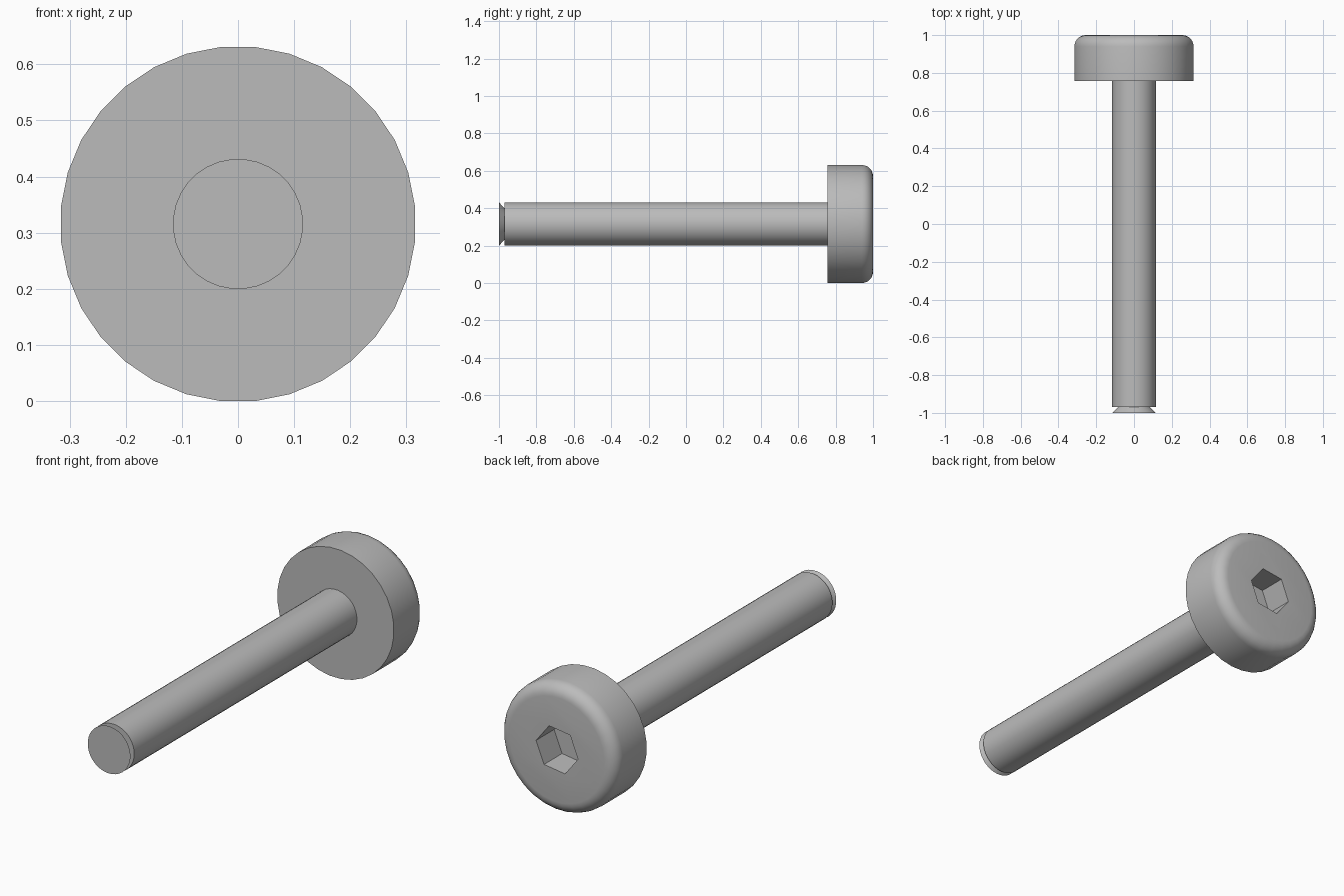
import bpy, bmesh
from math import sin, cos, pi, radians

if "Cube" in bpy.data.objects:
    bpy.data.objects.remove(bpy.data.objects["Cube"], do_unlink=True)

HEAD_R, SHAFT_R, TIP_R = 0.317, 0.116, 0.085
AXIS_Z = HEAD_R * cos(pi / 32)

steel = bpy.data.materials.new("grey steel")
steel.use_nodes = True
grey = (0.5, 0.5, 0.5, 1)
steel.diffuse_color = grey
steel.node_tree.nodes["Principled BSDF"].inputs["Base Color"].default_value = grey


def lathe(name, profile, sides=32, turn=pi / 32):
    """Closed solid turned around the y axis from (radius, y) points."""
    bm = bmesh.new()
    rings = []
    for r, y in profile:
        angles = [turn + 2 * pi * i / sides for i in range(sides)]
        rings.append([bm.verts.new((r * cos(a), y, r * sin(a))) for a in angles])
    for a, b in zip(rings, rings[1:]):
        for i in range(sides):
            j = (i + 1) % sides
            bm.faces.new((a[i], a[j], b[j], b[i]))
    bm.faces.new(rings[0])
    bm.faces.new(rings[-1])
    bmesh.ops.recalc_face_normals(bm, faces=bm.faces)
    mesh = bpy.data.meshes.new(name)
    bm.to_mesh(mesh)
    bm.free()
    mesh.materials.append(steel)
    obj = bpy.data.objects.new(name, mesh)
    obj.location.z = AXIS_Z
    bpy.context.collection.objects.link(obj)
    return obj


def select(obj):
    bpy.ops.object.select_all(action="DESELECT")
    obj.select_set(True)
    bpy.context.view_layer.objects.active = obj


# Head with a rounded outer rim
ROUND = 0.06
rim = [(HEAD_R - ROUND + ROUND * cos(a), 1 - ROUND + ROUND * sin(a))
       for a in (i * pi / 12 for i in range(7))]
head = lathe("bolt_head", [(HEAD_R, 0.757)] + rim)

# Hexagonal key socket sunk into the head
cutter = lathe("socket_cutter", [(0.115, 0.86), (0.115, 1.1)], 6, radians(8))
cutter.hide_render = True
cut = head.modifiers.new("key_socket", "BOOLEAN")
cut.operation = "DIFFERENCE"
cut.solver = "EXACT"
cut.object = cutter
select(head)
bpy.ops.object.modifier_apply(modifier=cut.name)
bpy.data.objects.remove(cutter, do_unlink=True)

# Plain shaft, with a groove before the flared tip
shaft = lathe("shaft", [(SHAFT_R, -0.97), (SHAFT_R, 0.757)])
tip = lathe("flared_tip", [(SHAFT_R, -1), (TIP_R, -0.97)])

for part in (head, shaft, tip):
    select(part)
    bpy.ops.object.shade_smooth_by_angle(angle=radians(30))
